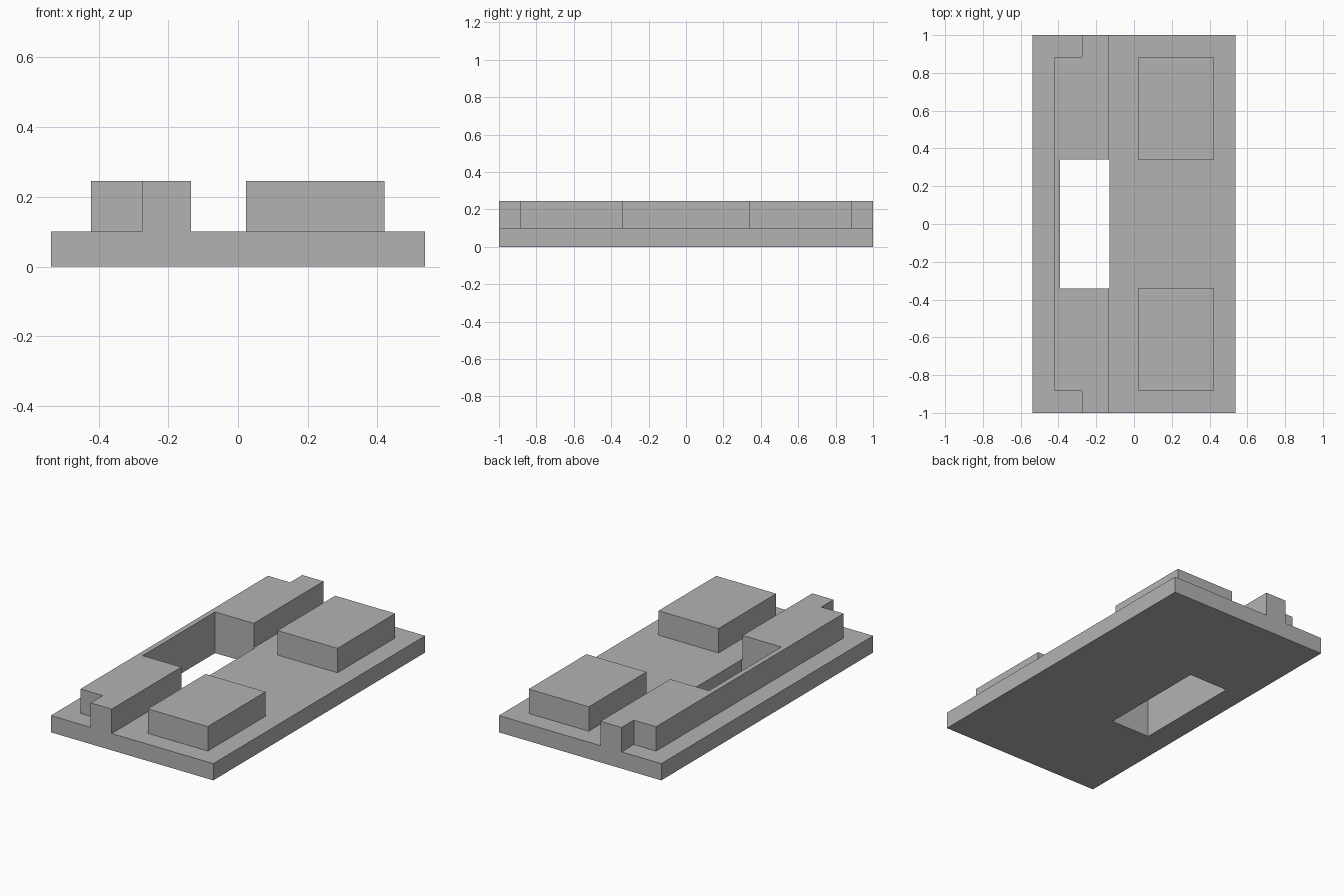
import bpy
import bmesh

cube = bpy.data.objects.get("Cube")
if cube:
    bpy.data.objects.remove(cube, do_unlink=True)

grey = bpy.data.materials.new("plain_grey")
grey.use_nodes = True
colour = (0.45, 0.45, 0.45, 1)
grey.diffuse_color = colour
grey.node_tree.nodes["Principled BSDF"].inputs["Base Color"].default_value = colour

BASE_TOP, TOP = 0.1, 0.246
HALF_X = 0.537


def prism(name, outline, z0, z1):
    """Extrude a flat outline from z0 up to z1."""
    bm = bmesh.new()
    face = bm.faces.new([bm.verts.new((x, y, z0)) for x, y in outline])
    raised = bmesh.ops.extrude_face_region(bm, geom=[face])["geom"]
    verts = [v for v in raised if isinstance(v, bmesh.types.BMVert)]
    bmesh.ops.translate(bm, verts=verts, vec=(0, 0, z1 - z0))
    bmesh.ops.recalc_face_normals(bm, faces=bm.faces)
    mesh = bpy.data.meshes.new(name)
    bm.to_mesh(mesh)
    bm.free()
    mesh.materials.append(grey)
    obj = bpy.data.objects.new(name, mesh)
    bpy.context.collection.objects.link(obj)
    return obj


def rect(x0, x1, y0, y1):
    return [(x0, y0), (x1, y0), (x1, y1), (x0, y1)]


# Base plate and the long ridge with its two notched corners
base = prism("base_plate", rect(-HALF_X, HALF_X, -1, 1), 0, BASE_TOP)
half_ridge = [(-0.135, 1), (-0.275, 1), (-0.275, 0.885), (-0.422, 0.885)]
ridge = prism("ridge", half_ridge + [(x, -y) for x, y in reversed(half_ridge)],
              BASE_TOP, TOP)

# Rectangular opening through the plate and most of the ridge
cutter = prism("opening_cutter", rect(-0.391, -0.129, -0.342, 0.342), -0.1, 0.4)
cutter.hide_render = True
cutter.hide_viewport = True
for part in (base, ridge):
    cut = part.modifiers.new("opening", "BOOLEAN")
    cut.operation = "DIFFERENCE"
    cut.solver = "EXACT"
    cut.object = cutter

# Pair of raised pads, front and back
for side, name in ((-1, "front_pad"), (1, "back_pad")):
    y0, y1 = sorted((side * 0.34, side * 0.885))
    prism(name, rect(0.023, 0.42, y0, y1), BASE_TOP, TOP)
